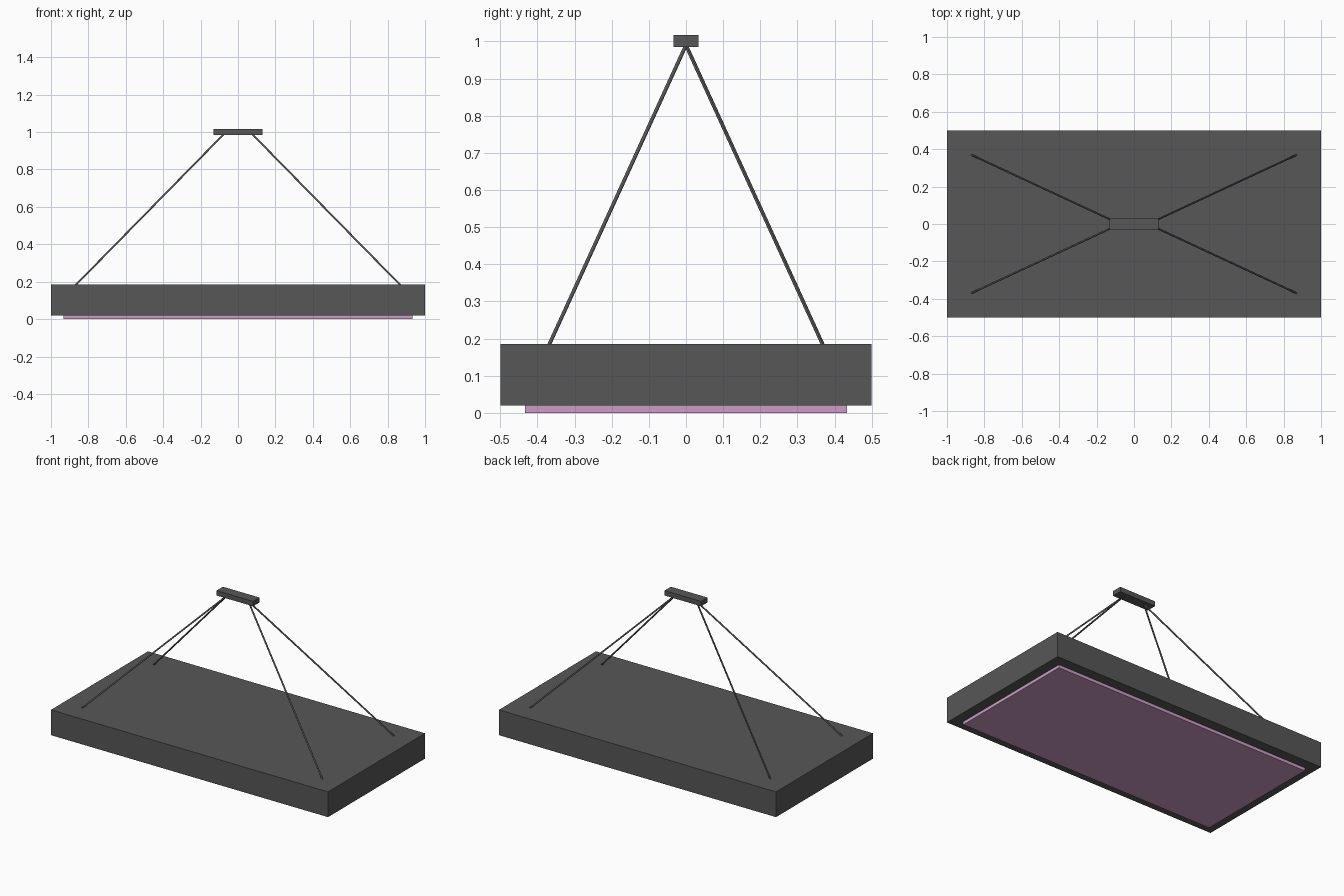
import bpy
from mathutils import Vector

cube = bpy.data.objects.get("Cube")
if cube:
    bpy.data.objects.remove(cube, do_unlink=True)


def make_material(name, rgb):
    mat = bpy.data.materials.new(name)
    mat.use_nodes = True
    colour = (*rgb, 1.0)
    mat.diffuse_color = colour
    mat.node_tree.nodes["Principled BSDF"].inputs["Base Color"].default_value = colour
    return mat


def box(name, half_x, half_y, bottom, top, mat):
    bpy.ops.mesh.primitive_cube_add(size=2, location=(0, 0, (bottom + top) / 2))
    obj = bpy.context.object
    obj.name = name
    obj.scale = (half_x, half_y, (top - bottom) / 2)
    bpy.ops.object.transform_apply(location=False, rotation=False, scale=True)
    obj.data.materials.append(mat)


def rod(name, start, end, radius, mat):
    start, end = Vector(start), Vector(end)
    axis = end - start
    bpy.ops.mesh.primitive_cylinder_add(
        vertices=12, radius=radius, depth=axis.length, location=(start + end) / 2,
        rotation=axis.to_track_quat('Z', 'Y').to_euler())
    obj = bpy.context.object
    obj.name = name
    obj.data.materials.append(mat)
    bpy.ops.object.shade_smooth_by_angle()


grey = make_material("dark grey metal", (0.095, 0.095, 0.097))
pink = make_material("pink diffuser", (0.61, 0.34, 0.56))

# Lamp housing, glowing panel beneath it, and ceiling mount
box("lamp_housing", 1.0, 0.5, 0.02, 0.185, grey)
box("light_panel", 0.933, 0.433, 0.0, 0.025, pink)
box("ceiling_mount", 0.132, 0.033, 0.985, 1.017, grey)

# Four suspension rods from the housing corners to the mount
for side, sx in (("left", 1), ("right", -1)):
    for end, sy in (("front", -1), ("back", 1)):
        rod(f"{end}_{side}_rod", (sx * 0.87, sy * 0.37, 0.18),
            (sx * 0.075, 0, 0.99), 0.005, grey)
